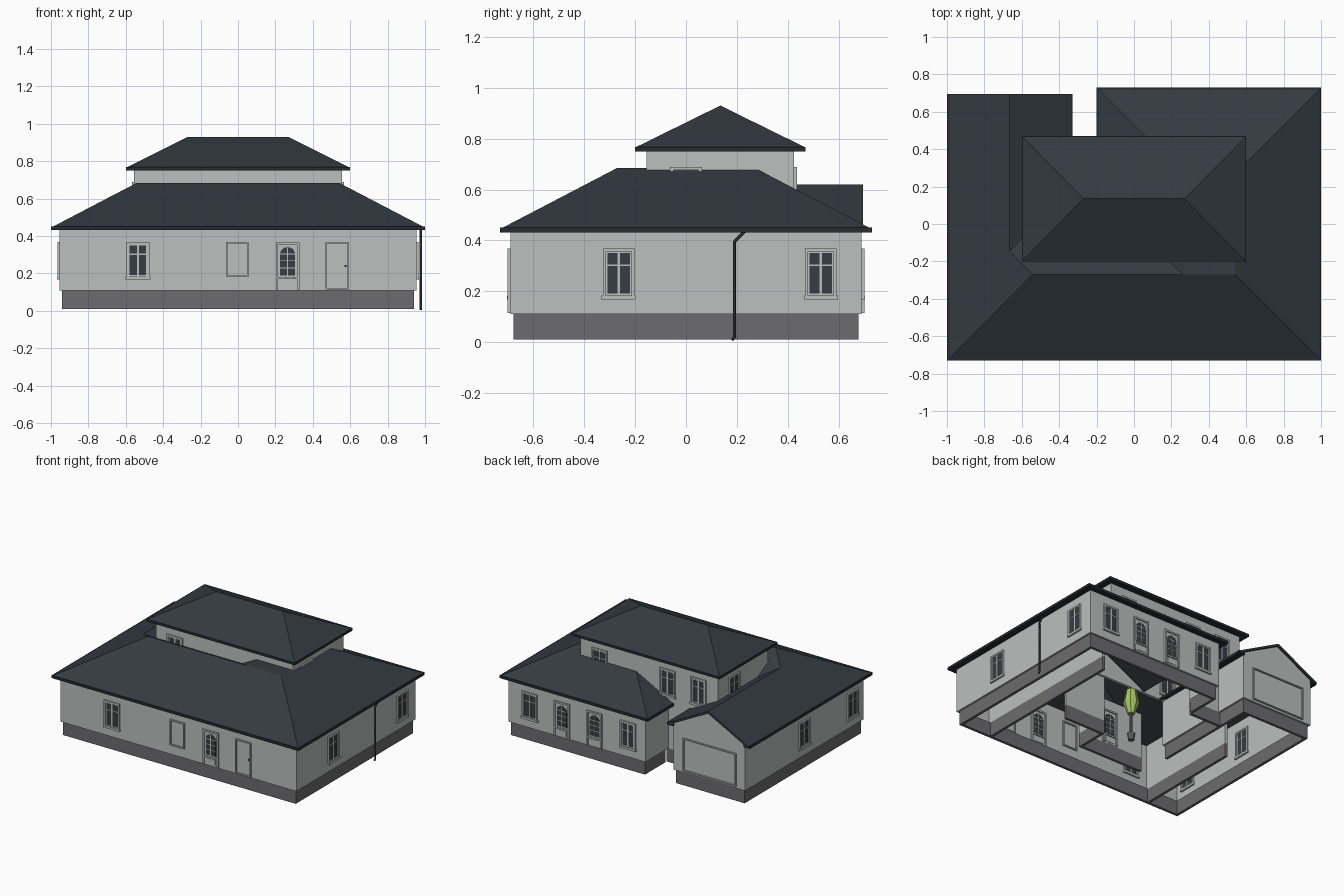
import bpy, bmesh, math
from mathutils import Matrix, Vector

if "Cube" in bpy.data.objects:
    bpy.data.objects.remove(bpy.data.objects["Cube"])

def material(name, rgb):
    m = bpy.data.materials.new(name)
    m.diffuse_color = (*rgb, 1)
    m.use_nodes = True
    m.node_tree.nodes["Principled BSDF"].inputs["Base Color"].default_value = m.diffuse_color
    return m

MATS = [material("wall plaster", (.495, .525, .51)),
        material("plinth grey", (.15, .148, .155)),
        material("roof slate", (.033, .044, .053)),
        material("gutter black", (.020, .025, .03)),
        material("glass dark", (.038, .047, .06)),
        material("trim grey", (.495, .525, .51)),
        material("leaf green", (.38, .55, .12))]
WALL, PLINTH, ROOF, GUTTER, GLASS, TRIM, LEAF = range(7)

def finish(bm, name):
    bmesh.ops.recalc_face_normals(bm, faces=bm.faces[:])
    me = bpy.data.meshes.new(name)
    bm.to_mesh(me)
    bm.free()
    for m in MATS:
        me.materials.append(m)
    ob = bpy.data.objects.new(name, me)
    bpy.context.collection.objects.link(ob)
    return ob

def box(bm, lo, hi, mat, M=Matrix()):
    """Axis box between two corners, moved by M."""
    lo, hi = Vector(lo), Vector(hi)
    S = M @ Matrix.Translation((lo + hi) / 2) @ Matrix.Diagonal((*(hi - lo), 1))
    r = bmesh.ops.create_cube(bm, size=1, matrix=S)
    for f in {f for v in r["verts"] for f in v.link_faces}:
        f.material_index = mat

def prism(bm, pts, d0, d1, mat, M=Matrix()):
    """Outline in local x/z, extruded along local y."""
    a = [bm.verts.new(M @ Vector((x, d0, z))) for x, z in pts]
    b = [bm.verts.new(M @ Vector((x, d1, z))) for x, z in pts]
    n = len(pts)
    faces = [bm.faces.new(a), bm.faces.new(b)]
    faces += [bm.faces.new((a[i], a[(i + 1) % n], b[(i + 1) % n], b[i])) for i in range(n)]
    for f in faces:
        f.material_index = mat

# ---------- walls, with a recessed plinth under those that reach the ground ----------
T = .02
P = .013
X, Y0, Y1, YG = .955, -.69, .69, .68

def plate(name, x0, y0, x1, y1, z0, z1, mat):
    bm = bmesh.new()
    box(bm, (x0, y0, z0), (x1, y1, z1), mat)
    finish(bm, name)

for name, x0, y0, x1, y1, top, dx, dy in [
        ("front_wall", -X, Y0, X, Y0 + T, .445, 0, P),
        ("right_wall", X - T, Y0, X, Y1, .445, -P, 0),
        ("left_wall", -X, Y0, -X + T, YG, .445, P, 0),
        ("rear_wing_wall", -.155, Y1 - T, X, Y1, .445, 0, -P),
        ("rear_wing_side_wall", -.155, .425, -.155 + T, Y1, .445, P, 0),
        ("garage_inner_wall", -.375 - T, -.155, -.375, YG, .445, -P, 0),
        ("courtyard_wall", -.39, .425 - T, -.14, .425, .5, 0, 0),
        ("hall_partition", -.375, -.39, .15, -.37, .445, 0, 0),
        ("hall_side_partition", .13, -.37, .15, -.17, .445, 0, 0),
        ("vestibule_partition", .13, -.17, .46, -.15, .445, 0, 0),
        ("left_room_partition", -.69, Y0 + T, -.67, .14, .445, 0, 0),
        ("right_room_partition", .67, Y0 + T, .69, .5, .445, 0, 0)]:
    plate(name, x0, y0, x1, y1, .11, top, WALL)
    sx, sy = (P if dy else 0), (P if dx else 0)
    plate(name + "_plinth", x0 + dx + sx, y0 + dy + sy, x1 + dx - sx, y1 + dy - sy,
          .01, .112, PLINTH)

for name, x0, y0, x1, y1 in [
        ("upper_front_wall", -.555, -.155, .555, -.155 + T),
        ("upper_back_wall", -.555, .425 - T, .555, .425),
        ("upper_left_wall", -.555, -.155, -.555 + T, .425),
        ("upper_right_wall", .555 - T, -.155, .555, .425)]:
    plate(name, x0, y0, x1, y1, .44, .755, WALL)

# garage gable wall
bm = bmesh.new()
prism(bm, [(-X, .11), (-.375, .11), (-.375, .455), (-.665, .603), (-X, .455)], YG - T, YG, WALL)
finish(bm, "garage_gable_wall")
plate("garage_gable_plinth", -X + P, YG - T - P, -.375 - P, YG - P, .01, .112, PLINTH)

# ---------- roofs ----------
def hip_roof(name, low, high, z0, z1):
    """Four slopes from four eave corners up to a ridge or flat top rectangle."""
    bm = bmesh.new()
    x0, y0, x1, y1 = high
    a = [bm.verts.new((*p, z0)) for p in low]
    b = [bm.verts.new((*p, z1)) for p in ((x0, y0), (x1, y0), (x1, y1), (x0, y1))]
    for i in range(4):
        j = (i + 1) % 4
        bm.faces.new((a[i], a[j], b[j], b[i]))
    bm.faces.new(b)
    bmesh.ops.remove_doubles(bm, verts=bm.verts[:], dist=1e-4)
    for f in bm.faces:
        f.material_index = ROOF
    return finish(bm, name)

# corners hidden below a neighbouring roof are pulled inwards so slopes do not overlap
hip_roof("front_roof", ((-1, -.73), (1, -.73), (.5, .19), (-1, .19)),
         (-.54, -.27, .54, -.27), .445, .685)
hip_roof("rear_wing_roof", ((-.2, -.4), (1, -.73), (1, .73), (-.2, .73)),
         (.26, -.27, .54, .27), .445, .685)
hip_roof("upper_roof", ((-.6, -.2), (.6, -.2), (.6, .47), (-.6, .47)),
         (-.27, .135, .27, .135), .765, .93)

bm = bmesh.new()
prism(bm, [(-1, .445), (-.665, .62), (-.33, .445), (-.345, .437), (-.665, .603), (-.985, .437)],
      -.15, .695, ROOF)
finish(bm, "garage_roof")

# eave boards and gutters
def eave(name, strips, z0, z1):
    bm = bmesh.new()
    for x0, y0, x1, y1 in strips:
        box(bm, (x0, y0, z0), (x1, y1, z1), GUTTER)
    finish(bm, name)

W = .05
eave("lower_eaves", [(-1, -.73, 1, -.73 + W), (1 - W, -.73, 1, .73), (-.2, .73 - W, 1, .73),
                     (-.2, .425, -.2 + W, .73), (-1, -.73, -1 + W, .69), (-.33 - W, .425, -.33, .69)],
     .432, .451)
eave("upper_eaves", [(-.6, -.2, .6, -.2 + W), (-.6, .47 - W, .6, .47),
                     (-.6, -.2, -.6 + W, .47), (.6 - W, -.2, .6, .47)], .75, .768)

# ---------- windows and doors, centred in the wall thickness ----------
def place(x, y, side):
    ang = {"front": 0, "right": 90, "back": 180, "left": 270}[side]
    return Matrix.Translation((x, y, 0)) @ Matrix.Rotation(math.radians(ang), 4, "Z")

def slab(bm, M, x0, z0, x1, z1, out, mat):
    box(bm, (x0, -T / 2 - out, z0), (x1, T / 2 + out, z1), mat, M)

def surround(bm, M, w, z0, z1, t=.012):
    slab(bm, M, -w, z0, -w + t, z1, .011, TRIM)
    slab(bm, M, w - t, z0, w, z1, .011, TRIM)
    slab(bm, M, -w, z1 - t, w, z1, .011, TRIM)

def window(name, x, y, side, z0=.18, z1=.368):
    bm, M = bmesh.new(), place(x, y, side)
    surround(bm, M, .062, z0, z1)
    slab(bm, M, -.067, z0 - .012, .067, z0 + .004, .013, TRIM)
    slab(bm, M, -.05, z0, .05, z1 - .012, .002, GLASS)
    for a, b in ((-.05, -.044), (-.005, .005), (.044, .05)):
        slab(bm, M, a, z0, b, z1 - .012, .005, TRIM)
    for a, b in ((z0, z0 + .012), (z1 - .068, z1 - .062), (z1 - .018, z1 - .012)):
        slab(bm, M, -.046, a, .046, b, .0045, TRIM)
    finish(bm, name)

def glass_door(name, x, y, side):
    bm, M = bmesh.new(), place(x, y, side)
    surround(bm, M, .063, .115, .368)
    slab(bm, M, -.051, .115, .051, .356, .002, TRIM)
    arch = [(-.04, .19), (.04, .19)]
    arch += [(.04 * math.cos(a), .305 + .036 * math.sin(a)) for a in (i * math.pi / 8 for i in range(9))]
    prism(bm, arch, -T / 2 - .004, T / 2 + .004, GLASS, M)
    slab(bm, M, -.0025, .19, .0025, .34, .006, TRIM)
    for z in (.23, .268, .305):
        slab(bm, M, -.04, z - .0025, .04, z + .0025, .0055, TRIM)
    slab(bm, M, -.036, .125, .036, .165, .005, WALL)
    slab(bm, M, -.063, .17, .063, .18, .011, TRIM)
    finish(bm, name)

def panel(name, x, y, side, w, z0, z1, knob=False):
    bm, M = bmesh.new(), place(x, y, side)
    surround(bm, M, w, z0, z1, .008)
    slab(bm, M, -w, z0, w, z0 + .008, .011, TRIM)
    slab(bm, M, -w + .012, z0 + .012, w - .012, z1 - .012, .003, WALL)
    if knob:
        slab(bm, M, w - .024, .234, w - .014, .246, .009, GUTTER)
    finish(bm, name)

h = T / 2
window("front_window", -.535, Y0 + h, "front")
panel("front_blind_window", -.005, Y0 + h, "front", .06, .18, .368)
glass_door("front_glass_door", .265, Y0 + h, "front")
panel("front_plain_door", .53, Y0 + h, "front", .063, .115, .368, True)
glass_door("hall_door", -.1, -.38, "front")
for i, y in enumerate((-.265, .53)):
    window(f"right_window_{i}", X - h, y, "right")
for i, y in enumerate((-.56, 0)):
    window(f"left_window_{i}", -X + h, y, "left")
for i, x in enumerate((-.015, .78)):
    window(f"rear_window_{i}", x, Y1 - h, "back")
for i, x in enumerate((.255, .52)):
    glass_door(f"rear_glass_door_{i}", x, Y1 - h, "back")
panel("garage_door", -.67, YG - h, "back", .215, .125, .365)
for i, x in enumerate((-.4, .38)):
    window(f"upper_front_window_{i}", x, -.155 + h, "front", .49, .68)
for i, x in enumerate((-.4, -.15, .4)):
    window(f"upper_back_window_{i}", x, .425 - h, "back", .5, .688)
window("upper_left_window", -.555 + h, .24, "left", .5, .688)
window("upper_right_window", .555 - h, 0, "right", .5, .688)

# ---------- downpipe ----------
cu = bpy.data.curves.new("downpipe", "CURVE")
cu.dimensions = "3D"
cu.bevel_depth = .007
cu.bevel_resolution = 1
cu.use_fill_caps = True
path = [(.978, .18, .008), (.978, .19, .02), (.978, .19, .395), (.978, .23, .435)]
sp = cu.splines.new("POLY")
sp.points.add(len(path) - 1)
for p, c in zip(sp.points, path):
    p.co = (*c, 1)
cu.materials.append(MATS[GUTTER])
bpy.context.collection.objects.link(bpy.data.objects.new("downpipe", cu))

# ---------- small indoor tree ----------
def cone(name, r0, r1, z0, z1, mat):
    bm = bmesh.new()
    bmesh.ops.create_cone(bm, cap_ends=True, segments=8, radius1=r0, radius2=r1, depth=z1 - z0,
                          matrix=Matrix.Translation((-.06, -.1, (z0 + z1) / 2)))
    for f in bm.faces:
        f.material_index = mat
    finish(bm, name)

cone("tree_pot", .02, .028, .01, .06, PLINTH)
cone("tree_trunk", .01, .01, .06, .23, PLINTH)
cone("tree_crown_lower", .025, .055, .21, .29, LEAF)
cone("tree_crown_upper", .055, .035, .29, .39, LEAF)
